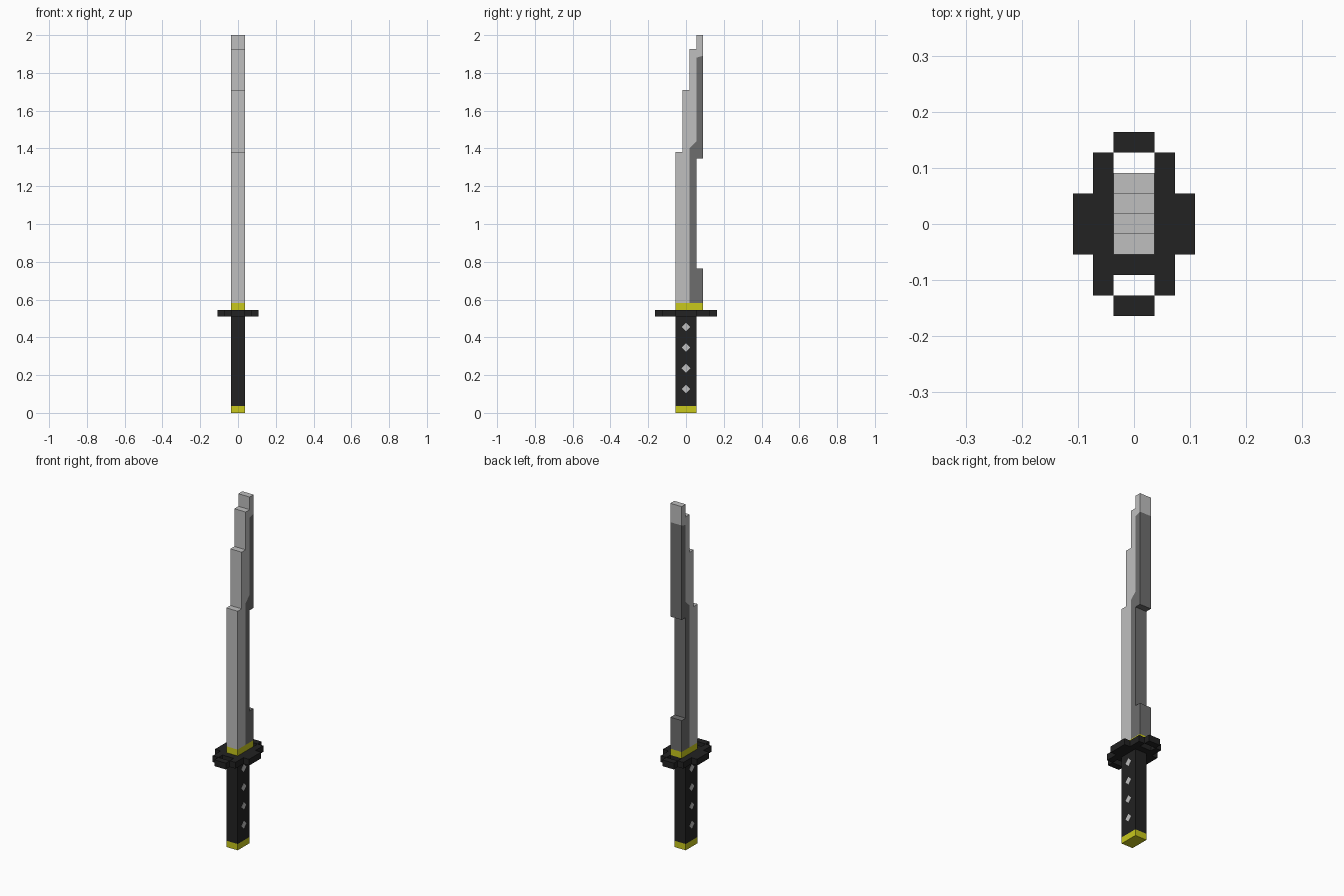
import bpy

if "Cube" in bpy.data.objects:
    bpy.data.objects.remove(bpy.data.objects["Cube"])

U = 2 / 55  # size of one block


def material(name, rgb):
    m = bpy.data.materials.new(name)
    m.diffuse_color = (*rgb, 1)
    m.use_nodes = True
    m.node_tree.nodes["Principled BSDF"].inputs["Base Color"].default_value = m.diffuse_color
    return m


STEEL = material("light steel", (0.52, 0.52, 0.52))
DARK = material("dark steel", (0.155, 0.155, 0.155))
BLACK = material("black", (0.016, 0.016, 0.016))
GOLD = material("yellow gold", (0.58, 0.58, 0.012))


def prism(name, polys, lo, hi, mats, axis):
    """Extrude adjoining counter-clockwise outlines from lo to hi along axis.
    polys: (material index, outline); edges shared by outlines get no wall."""
    verts, index, faces, slots = [], {}, [], []

    def vert(p, w):
        key = (p[0], p[1], w)
        if key not in index:
            index[key] = len(verts)
            u, v, h = (c * U for c in key)
            verts.append((h, u, v) if axis == "X" else (u, v, h))
        return index[key]

    edges = {(o[i - 1], o[i]) for _, o in polys for i in range(len(o))}
    for slot, o in polys:
        new = [[vert(p, hi) for p in o], [vert(p, lo) for p in reversed(o)]]
        for i in range(len(o)):
            a, b = o[i - 1], o[i]
            if (b, a) not in edges:
                new.append([vert(a, lo), vert(b, lo), vert(b, hi), vert(a, hi)])
        faces += new
        slots += [slot] * len(new)
    mesh = bpy.data.meshes.new(name)
    mesh.from_pydata(verts, [], faces)
    for m in mats:
        mesh.materials.append(m)
    for f, s in zip(mesh.polygons, slots):
        f.material_index = s
    mesh.update()
    bpy.context.collection.objects.link(bpy.data.objects.new(name, mesh))


def rect(x0, x1, y0, y1):
    return [(x0, y0), (x1, y0), (x1, y1), (x0, y1)]


# Handle with yellow pommel cap, and blade collar
prism("pommel_cap", [(0, rect(-1, 1, -1.5, 1.5))], 0, 1, [GOLD], "Z")
prism("handle", [(0, rect(-1, 1, -1.5, 1.5))], 1, 14, [BLACK], "Z")
prism("blade_collar", [(0, rect(-1, 1, -1.5, 2.5))], 15, 16, [GOLD], "Z")

# Diamond rivets showing on both sides of the handle
r = 0.62
rivets = [(0, [(0, z - r), (r, z), (0, z + r), (-r, z)]) for z in (3.5, 6.5, 9.5, 12.5)]
prism("handle_rivets", rivets, -1.03, 1.03, [STEEL], "X")

# Stepped oval guard with two slots
rows = ["..##..", ".#..#.", ".####.", "######", "######",
        "######", ".####.", ".#..#.", "..##.."]
cells = [(0, rect(i - 3, i - 2, j - 4.5, j - 3.5))
         for j, row in enumerate(rows) for i, c in enumerate(row) if c == "#"]
prism("guard", cells, 14, 15, [BLACK], "Z")

# Blade: light cutting side and dark spine, (y, z) outlines in blocks
edge = [(-1.5, 16), (0.5, 16), (0.5, 38.5), (1.5, 39.5), (1.5, 51.7), (2.5, 52),
        (2.5, 55), (1.5, 55), (1.5, 53), (0.5, 53), (0.5, 47), (-0.5, 47),
        (-0.5, 38), (-1.5, 38)]
spine = [(0.5, 16), (2.5, 16), (2.5, 21), (1.5, 21), (1.5, 37), (2.5, 37),
         (2.5, 52), (1.5, 51.7), (1.5, 39.5), (0.5, 38.5)]
prism("blade", [(0, edge), (1, spine)], -1, 1, [STEEL, DARK], "X")
